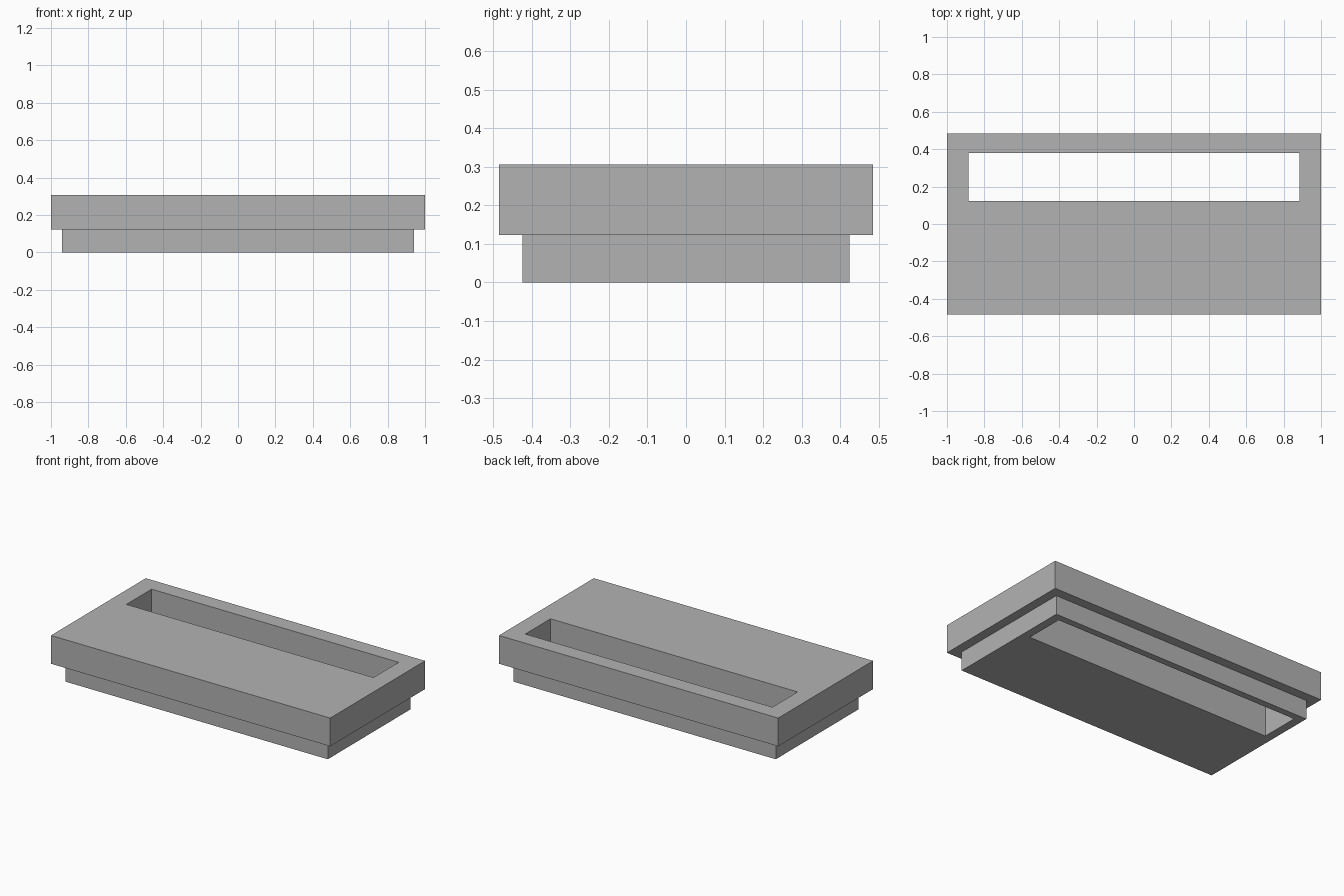
import bpy
import bmesh

cube = bpy.data.objects.get("Cube")
if cube:
    bpy.data.objects.remove(cube, do_unlink=True)

# Plain grey material
grey = bpy.data.materials.new("mid_grey")
grey.use_nodes = True
color = (0.45, 0.45, 0.45, 1)
grey.diffuse_color = color
grey.node_tree.nodes["Principled BSDF"].inputs["Base Color"].default_value = color

# Sizes: half widths, half depths and heights
BASE = (0.94, 0.424)
SLAB = (1.0, 0.485)
SLOT = (0.885, 0.129)
SLOT_Y = 0.251
STEP_Z, TOP_Z = 0.123, 0.306


def rectangle(bm, half, z, y=0):
    """Four corner vertices, counter-clockwise from above."""
    hx, hy = half
    corners = ((-1, -1), (1, -1), (1, 1), (-1, 1))
    return [bm.verts.new((sx * hx, y + sy * hy, z)) for sx, sy in corners]


# Stepped slab: closed chain of rectangles from the slot, round the outside, and back
bm = bmesh.new()
rings = [
    rectangle(bm, SLOT, 0, SLOT_Y),
    rectangle(bm, BASE, 0),
    rectangle(bm, BASE, STEP_Z),
    rectangle(bm, SLAB, STEP_Z),
    rectangle(bm, SLAB, TOP_Z),
    rectangle(bm, SLOT, TOP_Z, SLOT_Y),
]
for lower, upper in zip(rings, rings[1:] + rings[:1]):
    for i in range(4):
        j = (i + 1) % 4
        bm.faces.new((lower[i], lower[j], upper[j], upper[i]))
bmesh.ops.recalc_face_normals(bm, faces=bm.faces)

mesh = bpy.data.meshes.new("slotted_slab")
bm.to_mesh(mesh)
bm.free()
mesh.materials.append(grey)
slab = bpy.data.objects.new("slotted_slab", mesh)
bpy.context.collection.objects.link(slab)
